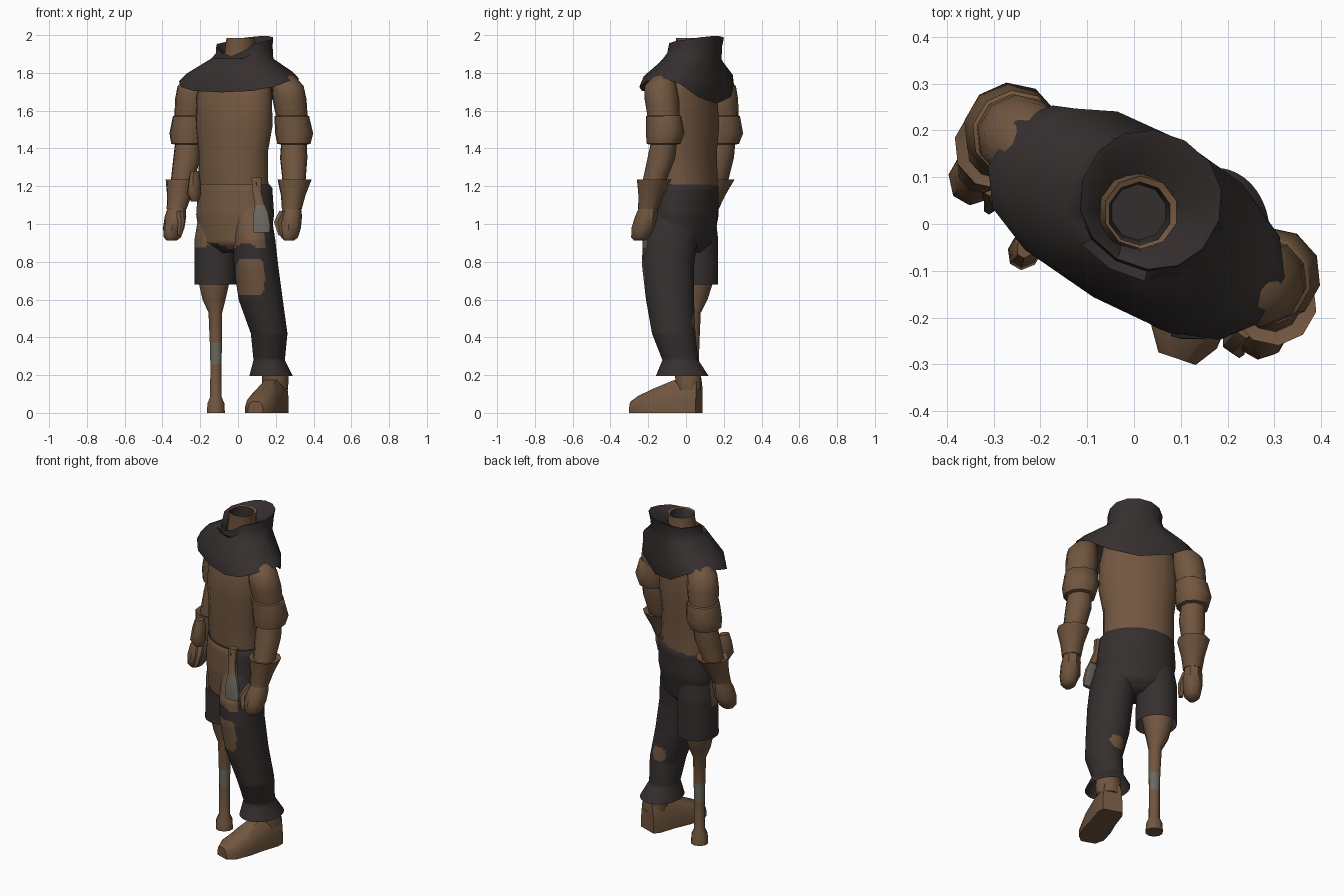
import bpy, bmesh, math
from mathutils import Vector

def material(name, rgb):
    m = bpy.data.materials.new(name)
    m.diffuse_color = (*rgb, 1)
    return m

MATS = [material("leather brown", (0.165, 0.093, 0.05)),
        material("dark cloth", (0.036, 0.028, 0.028)),
        material("dull metal", (0.145, 0.14, 0.115))]
BROWN, DARK, METAL = 0, 1, 2
TWIST = -30  # the upper body is turned about z

def loft(name, rings, color, caps=(True, True), angle=45):
    """Skin rings of points; color is an index or a rule taking a face centre."""
    bm = bmesh.new()
    vs = [[bm.verts.new(p) for p in r] for r in rings]
    n = len(vs[0])
    for a, b in zip(vs, vs[1:]):
        for i in range(n):
            j = (i + 1) % n
            bm.faces.new((a[i], a[j], b[j], b[i]))
    if caps[0]:
        bm.faces.new(vs[0])
    if caps[1]:
        bm.faces.new(vs[-1])
    bmesh.ops.recalc_face_normals(bm, faces=bm.faces)
    for f in bm.faces:
        f.material_index = color(f.calc_center_median()) if callable(color) else color
    me = bpy.data.meshes.new(name)
    bm.to_mesh(me)
    bm.free()
    for m in MATS:
        me.materials.append(m)
    me.shade_smooth()
    me.set_sharp_from_angle(angle=math.radians(angle))
    ob = bpy.data.objects.new(name, me)
    bpy.context.collection.objects.link(ob)
    return ob

def ring(x, y, z, a, b, n=12, yaw=0, power=1.0):
    """Horizontal (super)ellipse; z may be a function of the ring angle."""
    w = math.radians(yaw)
    pts = []
    for i in range(n):
        t = 2 * math.pi * (i + 0.5) / n
        c, s = math.cos(t), math.sin(t)
        u = a * math.copysign(abs(c) ** power, c)
        v = b * math.copysign(abs(s) ** power, s)
        pts.append(Vector((x + u * math.cos(w) - v * math.sin(w),
                           y + u * math.sin(w) + v * math.cos(w),
                           z(t) if callable(z) else z)))
    return pts

def column(name, table, color, n=12, yaw=0, step=None, power=1.0, **kw):
    """Loft from a table of (x, y, z, a, b), optionally refined along z."""
    rows = [table[0]]
    for p, q in zip(table, table[1:]):
        k = max(1, round(abs(q[2] - p[2]) / step)) if step else 1
        for i in range(1, k + 1):
            rows.append([e + (f - e) * i / k for e, f in zip(p, q)])
    return loft(name, [ring(*r, n=n, yaw=yaw, power=power) for r in rows], color, **kw)

# Colour rule: long shirt front and worn patches on the trousers
def cloth(c):
    if c.z > 0.885 + 0.015 * math.sin(c.x * 38) and -0.62 * c.x - 0.79 * c.y > 0.075:
        return BROWN
    if ((c.x - 0.065) / 0.075) ** 4 + ((c.z - 0.72) / 0.1) ** 4 < 1 and c.y < -0.11:
        return BROWN
    if (c - Vector((0.155, 0.045, 0.475))).length < 0.047:
        return BROWN
    return DARK

# Torso and hips
column("torso", [(-0.02, 0.015, 1.16, 0.2, 0.135), (-0.025, 0.01, 1.26, 0.2, 0.14),
                 (-0.025, 0.01, 1.38, 0.2, 0.135), (-0.02, 0.01, 1.52, 0.222, 0.145),
                 (-0.02, 0.01, 1.68, 0.22, 0.13), (-0.01, 0.02, 1.77, 0.2, 0.1),
                 (0.0, 0.03, 1.84, 0.1, 0.08)], BROWN, n=16, yaw=TWIST)
column("hips", [(-0.02, 0.005, 1.21, 0.2, 0.14), (-0.015, 0.005, 1.19, 0.21, 0.15),
                (-0.015, 0.0, 1.05, 0.222, 0.15), (-0.015, -0.01, 0.9, 0.2, 0.13),
                (-0.015, -0.01, 0.85, 0.13, 0.08)], cloth, n=64, yaw=TWIST, step=0.015)

# Trouser legs, one long and one cut short, open at the hem
column("long_trouser_leg", [(0.06, -0.04, 1.16, 0.1, 0.1), (0.085, -0.085, 0.92, 0.112, 0.145),
                            (0.095, -0.095, 0.78, 0.118, 0.138), (0.12, -0.085, 0.6, 0.117, 0.127),
                            (0.165, -0.065, 0.42, 0.097, 0.115), (0.165, -0.03, 0.28, 0.083, 0.095),
                            (0.175, -0.02, 0.195, 0.115, 0.14)], cloth, n=64, step=0.012,
       caps=(True, False))
column("short_trouser_leg", [(-0.09, 0.045, 1.16, 0.1, 0.1), (-0.118, 0.055, 0.92, 0.112, 0.115),
                             (-0.118, 0.05, 0.68, 0.112, 0.12)], cloth, n=48, step=0.015,
       caps=(True, False))

# Peg leg with a metal band
column("peg_leg", [(-0.117, 0.035, 0, 0.05, 0.05), (-0.117, 0.035, 0.05, 0.047, 0.047),
                   (-0.117, 0.035, 0.085, 0.032, 0.032), (-0.117, 0.037, 0.26, 0.031, 0.031),
                   (-0.117, 0.037, 0.37, 0.034, 0.034), (-0.12, 0.04, 0.53, 0.038, 0.038),
                   (-0.127, 0.05, 0.6, 0.064, 0.064), (-0.127, 0.055, 0.68, 0.083, 0.085),
                   (-0.125, 0.055, 0.73, 0.09, 0.092)],
       lambda c: METAL if 0.26 < c.z < 0.37 else BROWN, n=10)

# Boot: arched sections along the foot direction, plus the shaft
d = Vector((-0.32, -0.947, 0))
side = Vector((0.947, -0.32, 0))
def arch(s, w, h):
    base = Vector((0.213, 0.07, 0)) + d * s
    prof = [(-1, 0), (-1, 0.35), (-0.85, 0.75), (-0.45, 1), (0.45, 1), (0.85, 0.75), (1, 0.35), (1, 0)]
    return [base + side * (u * w) + Vector((0, 0, v * h)) for u, v in prof]
loft("boot", [arch(*r) for r in [(0, 0.058, 0.2), (0.04, 0.072, 0.2), (0.14, 0.072, 0.17),
     (0.24, 0.08, 0.13), (0.33, 0.074, 0.09), (0.378, 0.042, 0.06)]], BROWN)
column("boot_shaft", [(0.197, 0.016, 0.12, 0.07, 0.066), (0.197, 0.01, 0.2, 0.074, 0.072),
                      (0.18, -0.01, 0.27, 0.066, 0.066)], BROWN)

# Arms: shared radii, one centre path for each side
RADII = [(1.795, 0.025), (1.775, 0.06), (1.73, 0.086), (1.66, 0.092), (1.575, 0.086), (1.57, 0.094),
         (1.48, 0.103), (1.425, 0.09), (1.42, 0.07), (1.35, 0.074), (1.2, 0.06)]
CUFF = [(1.225, 0.06), (1.235, 0.092), (1.15, 0.066), (1.08, 0.054)]
HAND = [(1.1, 0.046, 0.046), (1.04, 0.057, 0.06), (0.98, 0.056, 0.062),
        (0.93, 0.045, 0.05), (0.912, 0.025, 0.03)]
PATHS = {
    "left": ([(1.82, 0.235, -0.1), (1.74, 0.262, -0.135), (1.48, 0.297, -0.11), (1.35, 0.295, -0.13),
              (1.23, 0.3, -0.17), (1.08, 0.285, -0.2), (0.9, 0.27, -0.25)],
             [(0.24, -0.215, 1.07, 0.025, 0.03), (0.21, -0.25, 1.01, 0.023, 0.026),
              (0.225, -0.272, 0.94, 0.013, 0.015)]),
    "right": ([(1.82, -0.2, 0.145), (1.74, -0.235, 0.178), (1.48, -0.262, 0.2), (1.35, -0.27, 0.18),
               (1.23, -0.294, 0.165), (1.08, -0.325, 0.12), (0.9, -0.352, 0.085)],
              [(-0.31, 0.09, 1.07, 0.025, 0.03), (-0.3, 0.055, 1.01, 0.02, 0.026),
               (-0.31, 0.035, 0.94, 0.013, 0.015)])}

def follow(path, z):
    for (z0, x0, y0), (z1, x1, y1) in zip(path, path[1:]):
        if z >= z1:
            t = (z0 - z) / (z0 - z1)
            return x0 + (x1 - x0) * t, y0 + (y1 - y0) * t, z

for s, (path, thumb) in PATHS.items():
    column(s + "_arm", [(*follow(path, z), r, r) for z, r in RADII], BROWN, n=10, yaw=TWIST)
    column(s + "_glove_cuff", [(*follow(path, z), r, r) for z, r in CUFF], BROWN, n=10, yaw=TWIST)
    column(s + "_hand", [(*follow(path, z), a, b) for z, a, b in HAND], BROWN, n=8, yaw=TWIST)
    column(s + "_thumb", thumb, BROWN, n=6)

# Neck: open tube with a dark hollow inside
column("neck", [(0.0, 0.03, 1.78, 0.095, 0.09), (0.005, 0.03, 1.9, 0.08, 0.08),
                (0.015, 0.025, 1.985, 0.08, 0.078), (0.012, 0.022, 1.98, 0.068, 0.068),
                (0.01, 0.025, 1.88, 0.06, 0.06)],
       lambda c: DARK if (c.xy - Vector((0.01, 0.025))).length < 0.066 else BROWN, n=10)

# Hood: shoulder cape with drooping hem, rising to a folded collar
def hem(t):
    v = math.sin(t)
    return 1.772 - (0.135 * v ** 3 if v > 0 else 0.075 * abs(v))
def collar(t):
    v = math.sin(t)
    return 1.962 + 0.008 * math.cos(t) + (0.032 * v if v > 0 else -0.075 * v ** 4)
rows = [(0.0, 0.02, 1.82, 0.18, 0.09), (0.005, 0.003, lambda t: hem(t) + 0.015, 0.31, 0.162),
        (0.005, 0.003, hem, 0.34, 0.184), (0.01, 0.012, lambda t: hem(t) * 0.5 + 0.92, 0.295, 0.19),
        (0.022, 0.033, 1.875, 0.172, 0.148), (0.033, 0.045, lambda t: collar(t) - 0.045, 0.152, 0.143),
        (0.036, 0.052, collar, 0.152, 0.146), (0.034, 0.05, lambda t: collar(t) - 0.006, 0.135, 0.13),
        (0.012, 0.028, lambda t: collar(t) - 0.06, 0.08, 0.078)]
loft("hood", [ring(*r, n=14, yaw=TWIST, power=0.78 if i < 4 else 0.95) for i, r in enumerate(rows)],
     DARK, caps=(False, False))

# Knife hanging at the hip: handle, rivet and broad blade
column("knife_handle", [(0.098, -0.185, 1.245, 0.028, 0.02), (0.1, -0.195, 1.17, 0.024, 0.018),
                        (0.115, -0.215, 1.1, 0.027, 0.02)], BROWN, n=8, power=0.6)
column("knife_blade", [(0.115, -0.215, 1.11, 0.024, 0.014), (0.12, -0.225, 1.06, 0.04, 0.014),
                       (0.125, -0.232, 0.99, 0.048, 0.014), (0.125, -0.234, 0.955, 0.044, 0.012)],
       METAL, n=8, power=0.6)
column("knife_rivet", [(0.097, -0.2, 1.22, 0.008, 0.01), (0.097, -0.2, 1.205, 0.008, 0.01)], DARK, n=6)

# Pouch on the other hip
column("pouch", [(-0.228, -0.045, 1.28, 0.02, 0.03), (-0.23, -0.05, 1.23, 0.03, 0.04),
                 (-0.232, -0.055, 1.16, 0.036, 0.046), (-0.228, -0.05, 1.12, 0.02, 0.025)],
       BROWN, n=8, yaw=TWIST)
